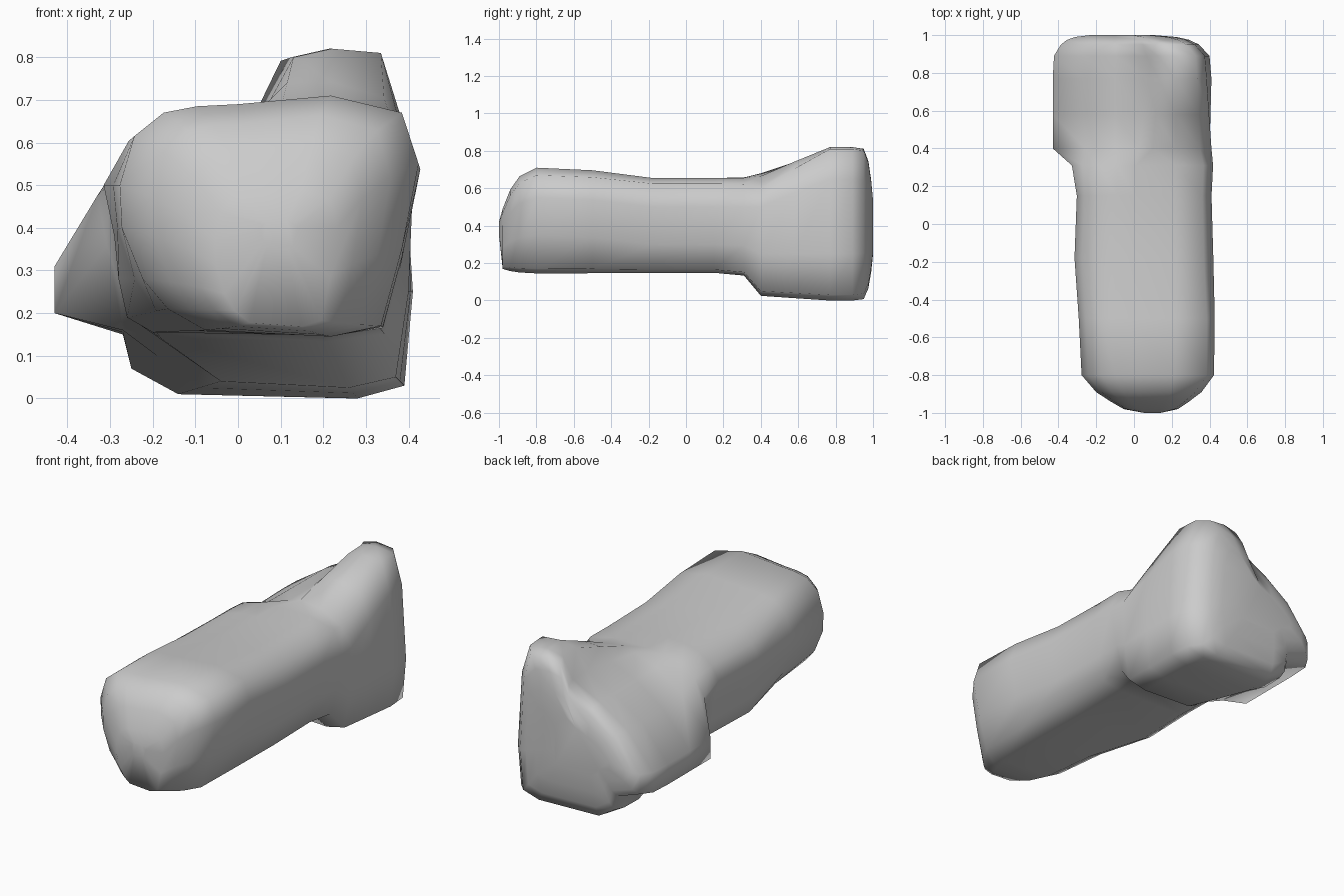
import bpy, bmesh
from mathutils import Vector

if "Cube" in bpy.data.objects:
    bpy.data.objects.remove(bpy.data.objects["Cube"])

# Key cross-sections (x, z), 15 matching points each, counter-clockwise from the crest
front = [(0, .69), (-.1, .685), (-.18, .67), (-.25, .615), (-.285, .5), (-.28, .4), (-.23, .28), (-.17, .21),
         (-.08, .16), (.22, .145), (.34, .17), (.39, .35), (.43, .55), (.39, .67), (.22, .71)]
middle = [(0, .655), (-.1, .65), (-.2, .625), (-.275, .57), (-.315, .5), (-.29, .38), (-.28, .28), (-.26, .19),
          (-.2, .155), (.2, .148), (.34, .165), (.375, .3), (.42, .5), (.37, .625), (.22, .655)]
neck = [(.1, .68), (.03, .66), (-.1, .615), (-.26, .5), (-.43, .31), (-.43, .2), (-.27, .16), (-.13, .13),
        (-.04, .04), (.26, .025), (.37, .05), (.4, .25), (.41, .5), (.35, .6), (.22, .665)]
head = [(.13, .8), (.07, .69), (-.1, .61), (-.27, .5), (-.43, .31), (-.43, .2), (-.27, .15), (-.25, .07),
        (-.14, .01), (.28, 0), (.39, .03), (.41, .25), (.385, .65), (.335, .81), (.22, .82)]

# Stations along y: (y, section a, section b, blend, x scale, z scale, scale centre)
tip, back = (.1, .2), (-.1, .38)
stations = [(-1.0, front, front, 0, .12, .12, (.1, .38)), (-.98, front, front, 0, .4, .57, tip),
            (-.94, front, front, 0, .58, .77, tip), (-.89, front, front, 0, .78, .91, tip),
            (-.8, front, front, 0, .98, 1, tip), (-.5, front, middle, .25, 1, 1, tip),
            (-.18, middle, middle, 0, 1, 1, tip), (.15, middle, middle, 0, .97, 1, tip),
            (.31, middle, neck, .12, 1, 1, tip), (.4, neck, neck, 0, 1, 1, back),
            (.58, neck, head, .5, 1, 1, back), (.77, head, head, 0, 1, 1, back),
            (.89, head, head, 0, .98, 1, back), (.95, head, head, 0, .87, .98, back),
            (.975, head, head, 0, .77, .83, back), (.99, head, head, 0, .64, .6, back),
            (1.0, head, head, 0, .4, .35, back)]


def ring(bm, y, a, b, t, sx, sz, centre):
    cx, cz = centre
    verts = []
    for p, q in zip(a, b):
        v = Vector(p).lerp(Vector(q), t)
        verts.append(bm.verts.new((cx + (v.x - cx) * sx, y, cz + (v.y - cz) * sz)))
    return verts


# Bone: loft through the stations and close both ends
bm = bmesh.new()
rings = [ring(bm, *s) for s in stations]
for r, s in zip(rings, rings[1:]):
    for i in range(len(r)):
        j = (i + 1) % len(r)
        bm.faces.new((r[i], r[j], s[j], s[i]))
bm.faces.new(rings[0])
bm.faces.new(rings[-1])
bmesh.ops.recalc_face_normals(bm, faces=bm.faces)
for f in bm.faces:
    f.smooth = True

mesh = bpy.data.meshes.new("bone")
bm.to_mesh(mesh)
bm.free()
bone = bpy.data.objects.new("bone", mesh)
bpy.context.collection.objects.link(bone)
